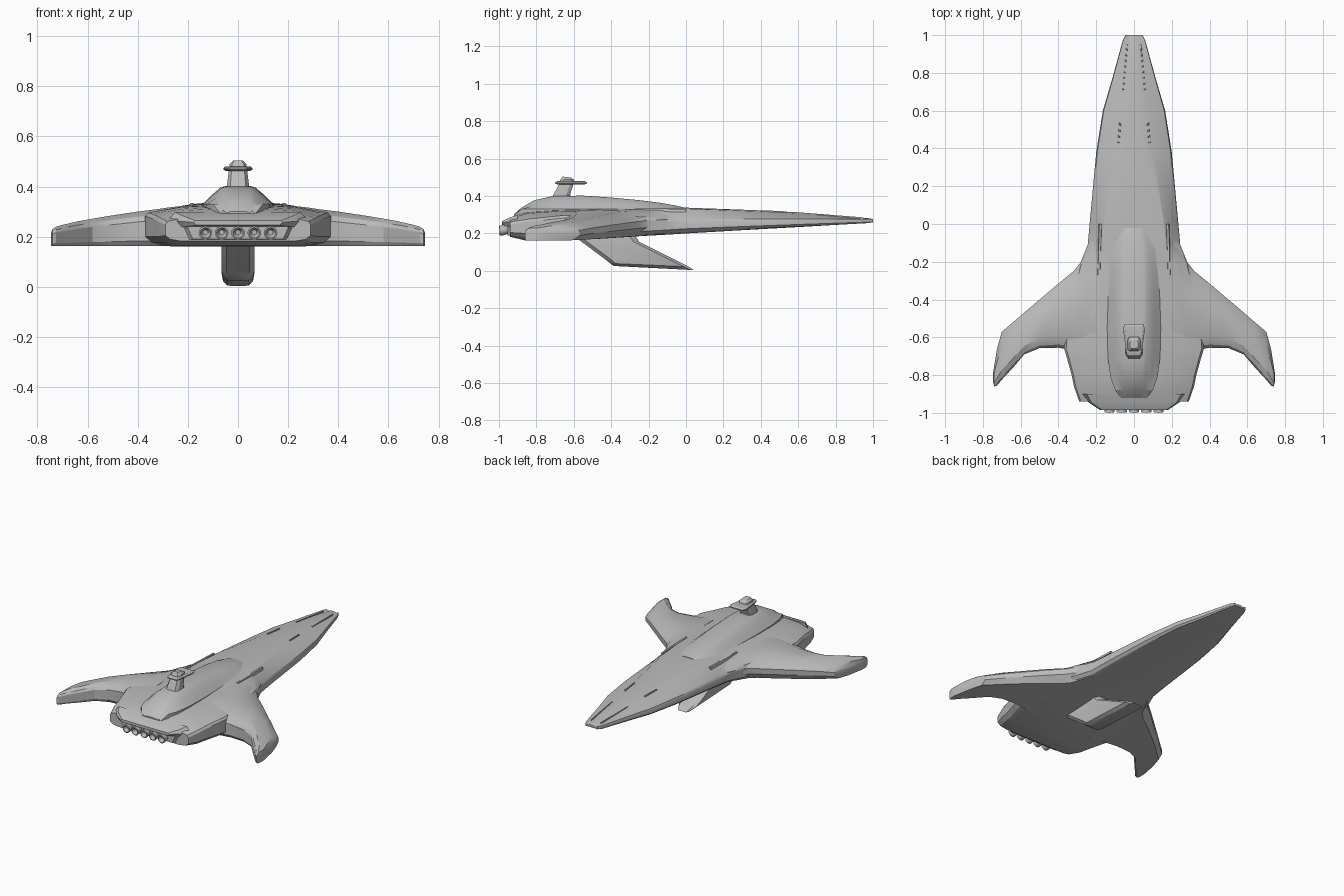
import bpy, bmesh
from math import radians, sin, cos, pi
from mathutils import Matrix

cube = bpy.data.objects.get("Cube")
if cube:
    bpy.data.objects.remove(cube)

grey = bpy.data.materials.new("hull grey")
grey.use_nodes = True
colour = (0.5, 0.5, 0.5, 1)
grey.diffuse_color = colour
grey.node_tree.nodes["Principled BSDF"].inputs["Base Color"].default_value = colour


def finish(name, bm, mirror=False, angle=25):
    """Turn a bmesh into a named, shaded object."""
    bmesh.ops.recalc_face_normals(bm, faces=bm.faces)
    mesh = bpy.data.meshes.new(name)
    bm.to_mesh(mesh)
    bm.free()
    mesh.materials.append(grey)
    ob = bpy.data.objects.new(name, mesh)
    bpy.context.collection.objects.link(ob)
    bpy.ops.object.select_all(action='DESELECT')
    ob.select_set(True)
    bpy.context.view_layer.objects.active = ob
    bpy.ops.object.shade_smooth_by_angle(angle=radians(angle))
    if mirror:
        ob.modifiers.new("Mirror", 'MIRROR').use_mirror_merge = False
    return ob


def loft(name, rings, mirror=False, angle=25):
    """Skin a row of closed rings and cap both ends."""
    bm = bmesh.new()
    rows = [[bm.verts.new(p) for p in ring] for ring in rings]
    for a, b in zip(rows, rows[1:]):
        for i in range(len(a)):
            j = (i + 1) % len(a)
            bm.faces.new((a[i], a[j], b[j], b[i]))
    bm.faces.new(rows[0])
    bm.faces.new(rows[-1])
    return finish(name, bm, mirror, angle)


def section(y, half):
    """Symmetric cross-section at y from (x, z) points, top to bottom."""
    return [(x, y, z) for x, z in half] + [(-x, y, z) for x, z in reversed(half)]


def rounded(hx, y0, y1, z0, z1, corner=0.3):
    """Eight-sided ring, tilted from z0 at its back to z1 at its front."""
    c = hx * corner
    d = min(hx, (y1 - y0) / 2) * corner * 1.6
    pts = [(hx - c, y0), (hx, y0 + d), (hx, y1 - d), (hx - c, y1)]
    pts += [(-x, y) for x, y in reversed(pts)]
    return [(x, y, z0 + (z1 - z0) * (y - y0) / (y1 - y0)) for x, y in pts]


# Hull: y, half width, deck half width, deck z, upper edge z, lower edge z, keel z
hull = [
    (1.0, .045, .025, .277, .272, .266, .262),
    (.97, .06, .035, .282, .272, .261, .257),
    (.77, .115, .055, .300, .272, .254, .244),
    (.60, .165, .075, .313, .272, .248, .234),
    (.38, .20, .10, .324, .271, .240, .222),
    (.0, .235, .16, .338, .270, .225, .200),
    (-.11, .245, .17, .337, .272, .218, .193),
    (-.22, .29, .185, .335, .282, .212, .187),
    (-.45, .355, .22, .330, .290, .205, .172),
    (-.66, .37, .23, .325, .290, .200, .163),
    (-.71, .355, .23, .323, .285, .200, .162),
    (-.80, .33, .22, .317, .275, .200, .161),
    (-.86, .318, .22, .310, .268, .200, .163),
    (-.94, .29, .20, .285, .255, .205, .182),
]
loft("hull", [section(y, [(f * .5, t), (f, t - .006), (w * .97, e + .006), (w, e - .008),
                          (w, l), (w * .93, (l + b) / 2 - .004), (w * .78, b)])
              for y, w, f, t, e, l, b in hull])


# Swept wings: x, leading y, trailing y, top z
wing = [
    (.20, -.03, -.70, .325),
    (.245, -.11, -.69, .320),
    (.28, -.20, -.68, .316),
    (.32, -.25, -.67, .310),
    (.40, -.315, -.655, .300),
    (.50, -.40, -.657, .285),
    (.58, -.468, -.69, .272),
    (.64, -.52, -.76, .261),
    (.70, -.57, -.825, .247),
    (.725, -.66, -.855, .240),
    (.74, -.75, -.86, .230),
    (.746, -.79, -.835, .215),
]


def wing_ring(x, lead, trail, top):
    keel = .162
    chord, thick = lead - trail, top - keel
    rise = max(0, lead + .6) * .06

    def at(y, z):
        return (x, y, z)
    return [at(lead, keel + thick * .3 + rise), at(lead, keel + thick * .62 + rise * .5),
            at(lead - chord * .06, keel + thick * .74 + rise * .4),
            at(lead - chord * .35, top), at(trail + chord * .2, top),
            at(trail + chord * .05, keel + thick * .85), at(trail, keel + thick * .7),
            at(trail, keel + thick * .15), at(trail + chord * .05, keel),
            at(lead - chord * .12, keel + rise)]


loft("wing", [wing_ring(*s) for s in wing], mirror=True)

# Dorsal hump: y, base half width, top half width, top z
hump = [
    (-.02, .07, .05, .341),
    (-.05, .095, .06, .348),
    (-.13, .125, .07, .363),
    (-.25, .13, .072, .378),
    (-.40, .137, .072, .392),
    (-.55, .142, .07, .402),
    (-.71, .138, .066, .400),
    (-.81, .125, .06, .378),
    (-.88, .10, .055, .338),
    (-.92, .07, .045, .300),
]
loft("dorsal_hump", [section(y, [(f * .7, t), (f, t - .006), (f + (w - f) * .5, t - (t - .31) * .4),
                                 (w, min(.33, t - .008)), (w, .27)])
                     for y, w, f, t in hump])

# Bridge tower, its overhanging deck and its dome
loft("bridge_neck", [rounded(.046, -.72, -.58, .37, .37), rounded(.044, -.71, -.62, .405, .405),
                     rounded(.036, -.675, -.60, .47, .47)])


def deck_ring(scale, z):
    pts = [(.032, -.70), (.040, -.685), (.058, -.56), (.050, -.53)]
    pts += [(-x, y) for x, y in reversed(pts)]
    return [(x * scale, -.61 + (y + .61) * scale, z) for x, y in pts]


loft("bridge_deck", [deck_ring(.85, .462), deck_ring(1, .467),
                     deck_ring(1, .474), deck_ring(.85, .480)])
loft("bridge_dome", [rounded(.036, -.675, -.595, .474, .474), rounded(.033, -.67, -.60, .490, .488),
                     rounded(.020, -.66, -.615, .504, .499)])

# Ventral fin raked forward under the hull
loft("ventral_fin", [rounded(.062, -.61, -.28, .20, .20), rounded(.065, -.575, -.25, .168, .155),
                     rounded(.065, -.43, -.04, .060, .050), rounded(.060, -.405, .015, .040, .022),
                     rounded(.042, -.385, .042, .026, .004)], angle=35)

# Stern lip above the engines, and the plate that carries them
loft("stern_lip", [section(-.90, [(.25, .298), (.275, .27), (.25, .235)]),
                   section(-.945, [(.225, .285), (.24, .262), (.22, .238)]),
                   section(-.985, [(.17, .264), (.18, .257), (.165, .246)])])
loft("engine_plate", [section(-.92, [(.22, .25), (.235, .235), (.21, .185)]),
                      section(-.955, [(.19, .248), (.20, .235), (.18, .19)])])

# Five engine bells with hollow mouths: (radius, distance aft)
bell = [(.014, 0), (.018, .02), (.026, .045), (.027, .068), (.021, .070), (.010, .045)]
sides = 16
for n in range(5):
    place = Matrix.Translation(((n - 2) * .065, -.928, .220)) @ Matrix.Rotation(radians(4), 4, 'X')
    rings = [[(r * cos(2 * pi * k / sides), -d, r * sin(2 * pi * k / sides))
              for k in range(sides)] for r, d in bell]
    loft(f"engine_{n + 1}", rings, angle=35).matrix_world = place


# Raised trim strips on the deck, mirrored left and right
def strip(name, start, end, width, height):
    (x0, y0, z0), (x1, y1, z1) = start, end
    loft(name, [[(x - width, y, z - .01), (x - width * .6, y, z + height),
                 (x + width * .6, y, z + height), (x + width, y, z - .01)]
                for x, y, z in ((x0, y0, z0), (x1, y1, z1))], mirror=True)


strip("forward_vent", (.082, .43, .318), (.073, .54, .313), .006, .005)
strip("nose_ridge", (.058, .70, .302), (.036, .95, .283), .004, .003)
strip("shoulder_rail", (.178, .0, .325), (.186, -.27, .328), .009, .006)
